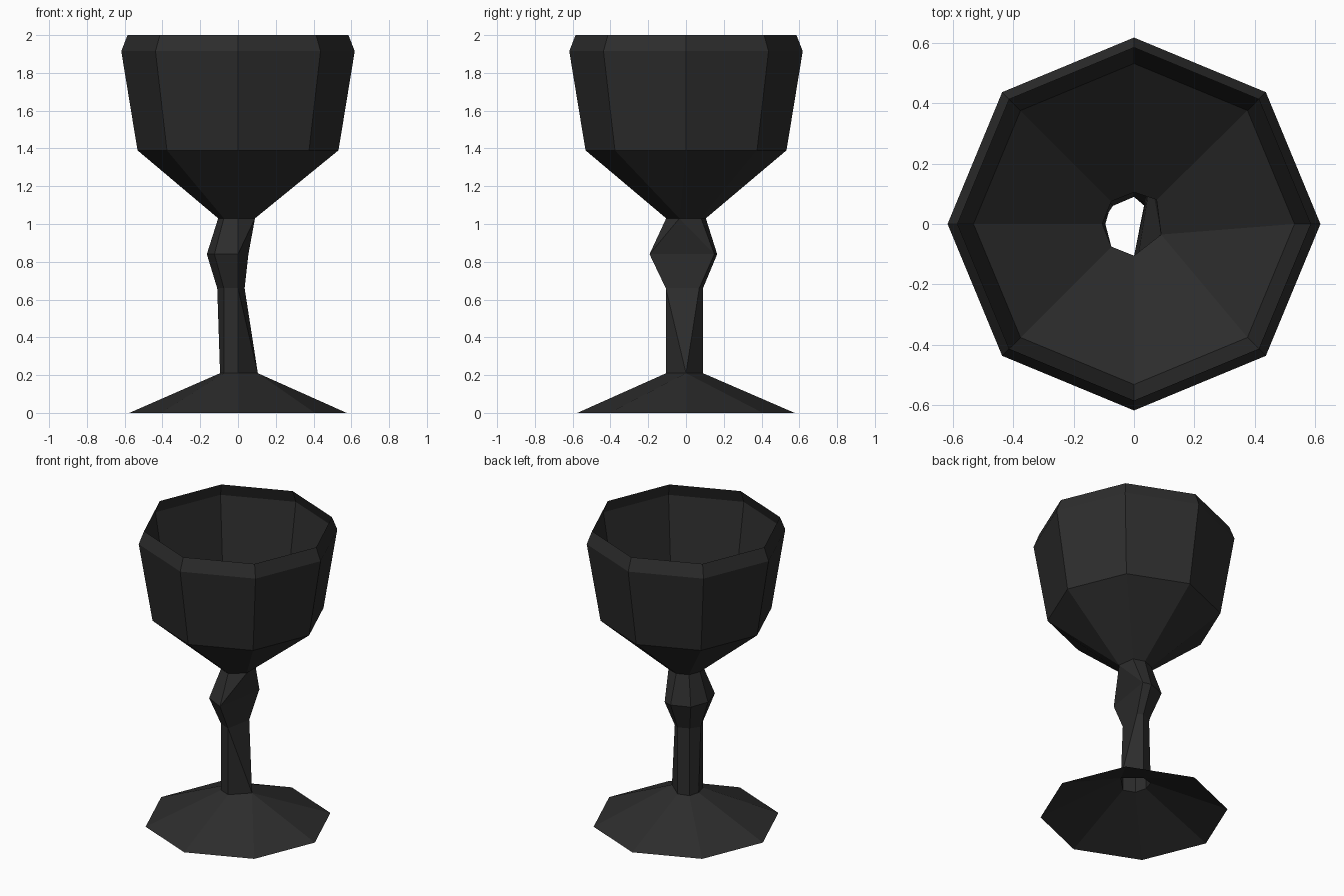
import bpy, bmesh, math

if "Cube" in bpy.data.objects:
    bpy.data.objects.remove(bpy.data.objects["Cube"])

black = bpy.data.materials.new("charcoal black")
black.diffuse_color = (0.026, 0.026, 0.026, 1)
black.use_nodes = True
black.node_tree.nodes["Principled BSDF"].inputs["Base Color"].default_value = black.diffuse_color


def octagon(r, z):
    return [(r * math.cos(i * math.pi / 4), r * math.sin(i * math.pi / 4), z) for i in range(8)]


def ring(z, e, ne, n, nw, w, sw, s, se):
    return [(x, y, z) for x, y in (e, ne, n, nw, w, sw, s, se)]


def loft(name, rings):
    """Flat-faced open shell through 8-point rings; repeated points collapse to triangles."""
    bm = bmesh.new()
    loops = [[bm.verts.new(p) for p in r] for r in rings]
    for a, b in zip(loops, loops[1:]):
        for i in range(8):
            j = (i + 1) % 8
            bm.faces.new((a[i], a[j], b[j], b[i]))
    bmesh.ops.remove_doubles(bm, verts=bm.verts[:], dist=0.0005)
    me = bpy.data.meshes.new(name)
    bm.to_mesh(me)
    bm.free()
    me.materials.append(black)
    ob = bpy.data.objects.new(name, me)
    bpy.context.collection.objects.link(ob)
    return ob


# Uneven, hand-carved stem sections
ankle = ring(0.21, (.105, 0), (.105, 0), (0, .09), (-.075, .07),
             (-.095, 0), (-.075, -.075), (0, -.105), (.105, 0))
waist = ring(0.66, (.035, .07), (.035, .07), (0, .09), (-.07, .06),
             (-.11, 0), (-.075, -.075), (0, -.107), (0, -.107))
knop = ring(0.84, (.055, .15), (.055, .15), (0, .165), (-.12, .12),
            (-.165, 0), (-.125, -.13), (0, -.193), (0, -.193))
neck = ring(1.03, (.09, -.035), (.075, .08), (0, .105), (-.075, .075),
            (-.105, 0), (-.075, -.075), (0, -.105), (.09, -.035))

# Hollow foot, stem with knop, open thin bowl
loft("foot", [octagon(0.575, 0), ankle])
loft("stem", [ankle, waist, knop, neck])
loft("bowl", [neck, octagon(0.532, 1.39), octagon(0.618, 1.915), octagon(0.585, 2.0)])
